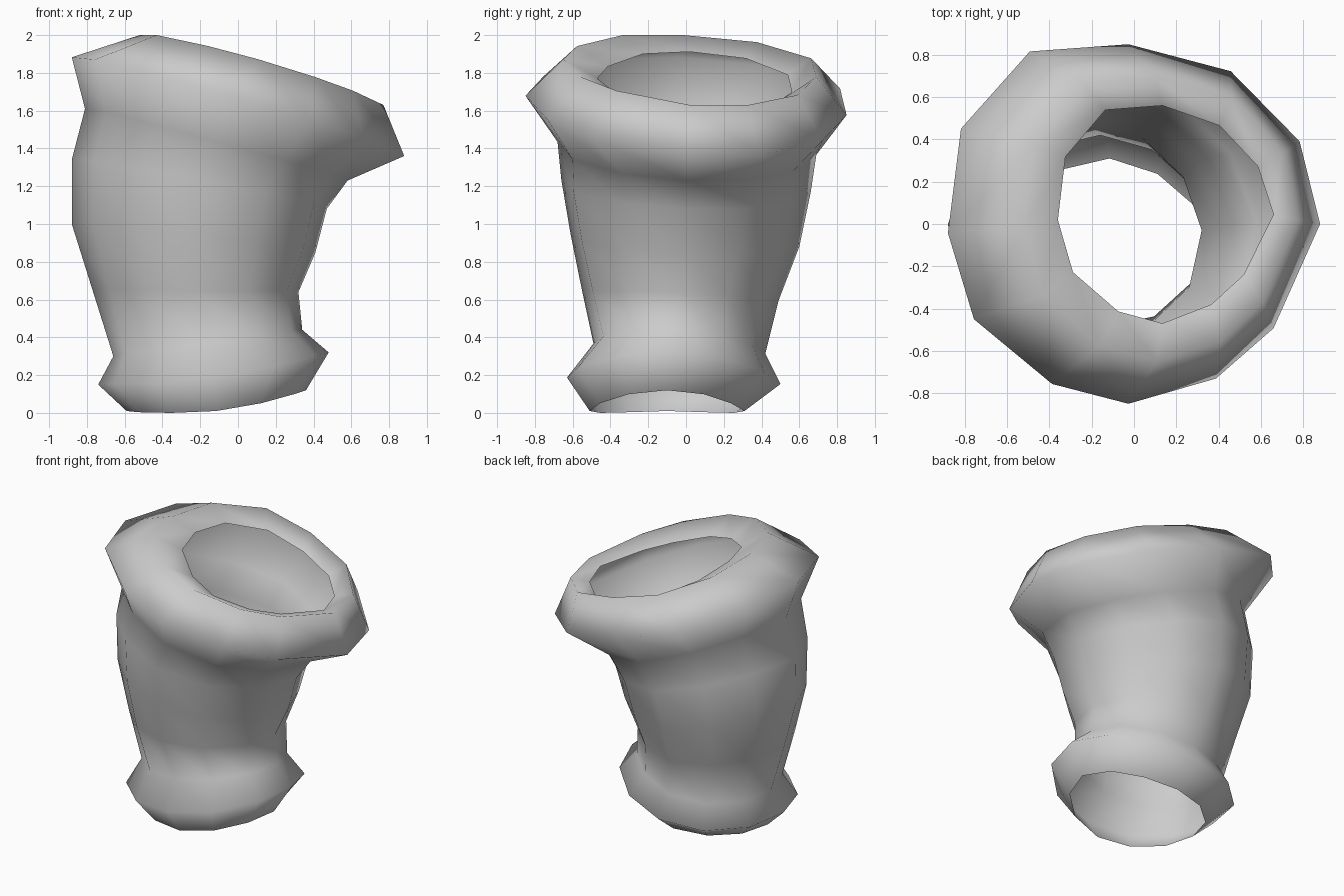
import bpy, bmesh
from math import cos, sin, pi

if "Cube" in bpy.data.objects:
    bpy.data.objects.remove(bpy.data.objects["Cube"])

SIDES = 12
# Irregular plan of the lip, and a regular one for the body and foot
LIP = [(1, 0), (.89, .46), (.52, .85), (-.03, 1), (-.56, .96), (-.93, .53),
       (-1, -.05), (-.86, -.53), (-.44, -.89), (-.03, -1), (.44, -.86), (.75, -.58)]
ROUND = [(cos(2 * pi * i / SIDES), sin(2 * pi * i / SIDES)) for i in range(SIDES)]
# Rings from inner lip to foot:
# plan, (left x, left z), (right x, right z), (y min, y max), mid z, y tilt,
# scale of the diagonals (back right, back left, front left, front right)
RINGS = [
    (LIP, (-.36, 1.91), (.66, 1.61), (-.47, .56), 1.73, -.07, (.96, 1, 1, .96)),  # mouth edge
    (LIP, (-.52, 2.00), (.77, 1.63), (-.65, .69), 1.82, -.07, (1, 1, 1, 1)),      # lip crest
    (LIP, (-.88, 1.88), (.88, 1.36), (-.85, .85), 1.62, -.06, (1, 1, 1, 1)),      # lip outside
    (ROUND, (-.81, 1.61), (.58, 1.23), (-.68, .69), 1.40, -.05, (.95, .94, .97, 1.02)),  # under lip
    (ROUND, (-.88, 1.34), (.47, 1.08), (-.66, .66), 1.20, -.05, (.95, .95, .95, 1.04)),  # body
    (ROUND, (-.88, 1.00), (.41, .85), (-.61, .60), .91, -.05, (.95, .95, .95, 1.04)),
    (ROUND, (-.77, .65), (.32, .64), (-.55, .49), .62, -.05, (.97, .97, .97, 1.03)),
    (ROUND, (-.66, .30), (.34, .44), (-.49, .42), .34, -.06, (.98, 1, 1, 1.02)),   # ankle
    (ROUND, (-.74, .15), (.48, .32), (-.63, .50), .17, -.03, (.98, 1.03, 1, 1.03)),  # foot roll
    (ROUND, (-.59, .01), (.36, .12), (-.51, .31), .01, 0, (.95, 1, 1, 1)),         # bottom opening
]


def tilted_ring(bm, plan, left, right, ys, mz, tilt, diagonals):
    (lx, lz), (rx, rz), (y0, y1) = left, right, ys
    verts = []
    for i, (c, s) in enumerate(plan):
        k = diagonals[i // 3] if i % 3 else 1
        x = (lx + rx) / 2 + k * c * (rx - lx) / 2
        dy = k * s * (y1 - y0) / 2
        z = mz + c * (rz - lz) / 2 + c * c * ((lz + rz) / 2 - mz) + tilt * dy
        verts.append(bm.verts.new((x, (y0 + y1) / 2 + dy, min(max(z, 0), 2))))
    return verts


# Open single-walled tube with rolled lip and foot
bm = bmesh.new()
rings = [tilted_ring(bm, *r) for r in RINGS]
for a, b in zip(rings, rings[1:]):
    for i in range(SIDES):
        j = (i + 1) % SIDES
        bm.faces.new((a[i], b[i], b[j], a[j]))
bmesh.ops.recalc_face_normals(bm, faces=bm.faces)
for f in bm.faces:
    f.smooth = True
mesh = bpy.data.meshes.new("flared_tube")
bm.to_mesh(mesh)
bm.free()
tube = bpy.data.objects.new("flared_tube", mesh)
bpy.context.collection.objects.link(tube)
